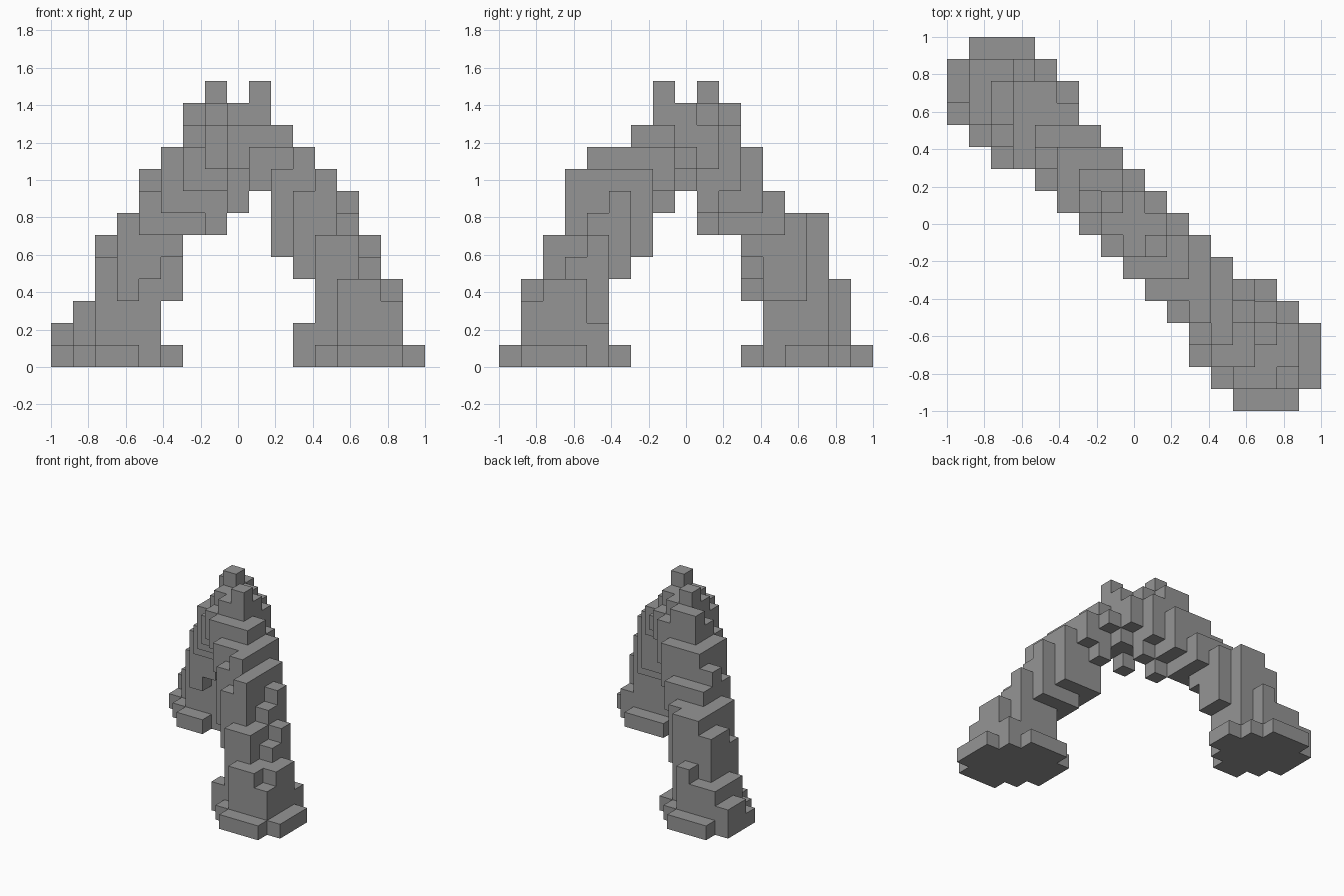
import bpy, bmesh
from mathutils import Vector

cube = bpy.data.objects.get("Cube")
if cube:
    bpy.data.objects.remove(cube, do_unlink=True)

COUNT = 17
SIZE = 2 / COUNT
LAST = COUNT - 1

stone = bpy.data.materials.new("grey stone")
stone.use_nodes = True
colour = (0.3, 0.3, 0.3, 1)
stone.diffuse_color = colour
stone.node_tree.nodes["Principled BSDF"].inputs["Base Color"].default_value = colour

# Stepped arch profiles: upper and lower block level along x and along y
x_top = [2, 3, 6, 7, 9, 10, 12, 13, 12, 13, 11, 10, 9, 8, 6, 4, 1]
x_base = [0, 0, 0, 0, 0, 3, 6, 6, 7, 8, 5, 4, 0, 0, 0, 0, 0]
y_top = [1, 4, 6, 9, 10, 10, 11, 13, 12, 13, 12, 10, 8, 7, 7, 4, 1]
y_base = [0, 0, 0, 0, 0, 4, 5, 7, 8, 6, 6, 3, 0, 0, 0, 0, 0]

# Plan outline: first and last block of each row, front to back
row_start = [13, 12, 11, 11, 10, 9, 8, 7, 6, 5, 4, 2, 1, 0, 0, 0, 1]
row_end = [15, 16, 16, 16, 15, 14, 12, 11, 10, 9, 8, 7, 6, 5, 5, 4, 3]

# Single columns worn down from above, or hollowed from below
worn_tops = {(14, 2): 4, (14, 3): 5, (13, 3): 6, (13, 4): 7, (15, 1): 3, (15, 4): 2,
             (11, 3): 8, (10, 4): 9, (10, 8): 10, (6, 8): 10, (6, 9): 11,
             (4, 10): 8, (2, 12): 5, (2, 15): 3}
worn_bases = {(7, 7): 9, (8, 6): 9, (9, 5): 8, (6, 8): 8,
              (6, 9): 7, (7, 10): 7, (4, 11): 4, (5, 11): 5}


def column_span(i, j):
    """Lower and upper level of the arch over one plan square."""
    side = abs(i + j - LAST)
    top = min(x_top[i], y_top[j])
    base = max(x_base[i], y_base[j])
    if side >= 3:                       # shoulders of the legs
        top -= 4
    elif side == 2:                     # rounded edges of the crown
        top = min(top, 11)
        if abs(i - j) < 6:
            base = min(base + 1, top - 1)
    return worn_bases.get((i, j), base), worn_tops.get((i, j), top)


def foot_blocks(cx, cy, reach):
    """Round slab of blocks under one leg."""
    return {(i, j, 0) for j in range(COUNT)
            for i in range(row_start[j], row_end[j] + 1)
            if (i - cx) ** 2 + (j - cy) ** 2 < reach ** 2}


def build_blocks(name, blocks, solid):
    """Outer skin of a set of unit blocks, leaving out faces buried in the solid."""
    bm = bmesh.new()
    for block in blocks:
        for axis in range(3):
            for step in (0, 1):
                neighbour = list(block)
                neighbour[axis] += 2 * step - 1
                if tuple(neighbour) in solid:
                    continue
                ring = [(0, 0), (1, 0), (1, 1), (0, 1)]
                corners = []
                for a, b in ring if step else reversed(ring):
                    p = Vector(block)
                    p[axis] += step
                    p[(axis + 1) % 3] += a
                    p[(axis + 2) % 3] += b
                    corners.append(bm.verts.new(p * SIZE - Vector((1, 1, 0))))
                bm.faces.new(corners)
    bmesh.ops.remove_doubles(bm, verts=bm.verts, dist=SIZE / 100)
    mesh = bpy.data.meshes.new(name)
    bm.to_mesh(mesh)
    bm.free()
    mesh.materials.append(stone)
    obj = bpy.data.objects.new(name, mesh)
    bpy.context.collection.objects.link(obj)


# Feet, turned half round from each other, the right one a little smaller
left_foot = foot_blocks(13.6, 2.5, 3.02)
right_foot = foot_blocks(LAST - 13.6, LAST - 2.5, 2.96)

# Arch spanning diagonally between the feet
arch = set()
for j in range(COUNT):
    for i in range(row_start[j], row_end[j] + 1):
        low, high = column_span(i, j)
        arch |= {(i, j, k) for k in range(low, high)}
arch.add((11, 2, 1))                    # loose block resting on the left foot
arch -= left_foot | right_foot

everything = arch | left_foot | right_foot
build_blocks("stone_arch", arch, everything)
build_blocks("left_foot", left_foot, everything)
build_blocks("right_foot", right_foot, everything)
